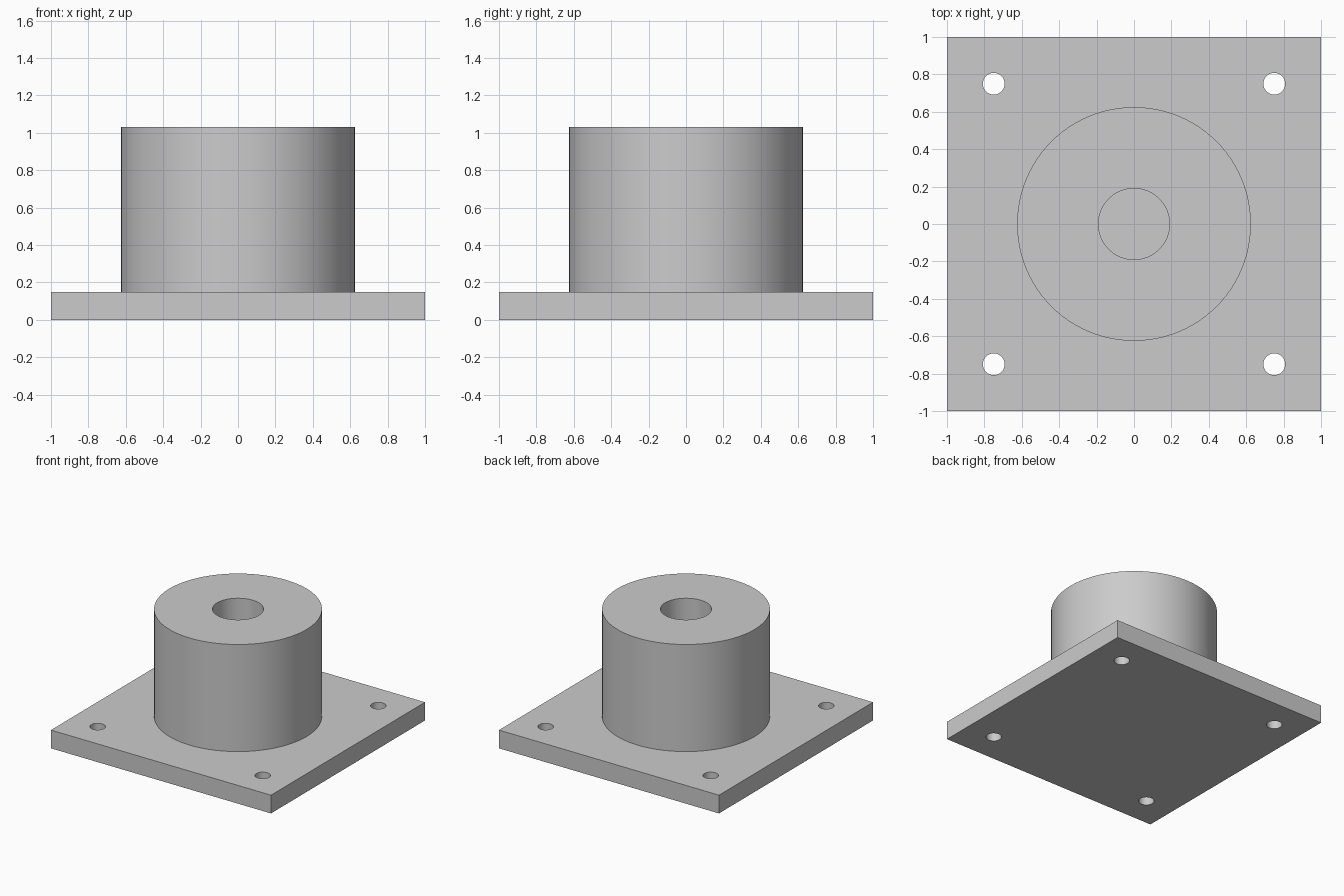
import bpy
import math

default = bpy.data.objects.get("Cube")
if default:
    bpy.data.objects.remove(default, do_unlink=True)

PLATE_TOP = 0.15
BOSS_TOP = 1.03
BOSS_RADIUS = 0.625
BORE_RADIUS = 0.19
HOLE_RADIUS = 0.058
HOLE_OFFSET = 0.75

grey = bpy.data.materials.new("light_grey")
grey.use_nodes = True
colour = (0.6, 0.6, 0.6, 1)
grey.diffuse_color = colour
grey.node_tree.nodes["Principled BSDF"].inputs["Base Color"].default_value = colour


def cylinder(name, radius, bottom, top, x=0, y=0, sides=96):
    bpy.ops.mesh.primitive_cylinder_add(
        vertices=sides, radius=radius, depth=top - bottom,
        location=(x, y, (bottom + top) / 2))
    obj = bpy.context.object
    obj.name = name
    obj.data.materials.append(grey)
    return obj


def combine(target, other, operation):
    """Apply a boolean and discard the helper object."""
    other.hide_render = True
    mod = target.modifiers.new(operation.lower(), "BOOLEAN")
    mod.operation = operation
    mod.solver = "EXACT"
    mod.object = other
    bpy.context.view_layer.objects.active = target
    bpy.ops.object.modifier_apply(modifier=mod.name)
    bpy.data.objects.remove(other, do_unlink=True)


# Square base plate
bpy.ops.mesh.primitive_cube_add(size=1, location=(0, 0, PLATE_TOP / 2))
base = bpy.context.object
base.name = "flanged_base"
base.scale = (2, 2, PLATE_TOP)
bpy.ops.object.transform_apply(location=True, rotation=False, scale=True)
base.data.materials.append(grey)

# Four through holes for fasteners
for x in (-HOLE_OFFSET, HOLE_OFFSET):
    for y in (-HOLE_OFFSET, HOLE_OFFSET):
        combine(base, cylinder("hole_cutter", HOLE_RADIUS, -0.1, 0.3, x, y, 48),
                "DIFFERENCE")

# Round boss, sunk into the plate so the union is clean
combine(base, cylinder("boss", BOSS_RADIUS, PLATE_TOP / 2, BOSS_TOP), "UNION")

# Blind bore down to the plate
combine(base, cylinder("bore_cutter", BORE_RADIUS, PLATE_TOP, BOSS_TOP + 0.1),
        "DIFFERENCE")

# Smooth round walls, crisp edges
bpy.ops.object.select_all(action="DESELECT")
base.select_set(True)
bpy.context.view_layer.objects.active = base
bpy.ops.object.shade_smooth_by_angle(angle=math.radians(30))
